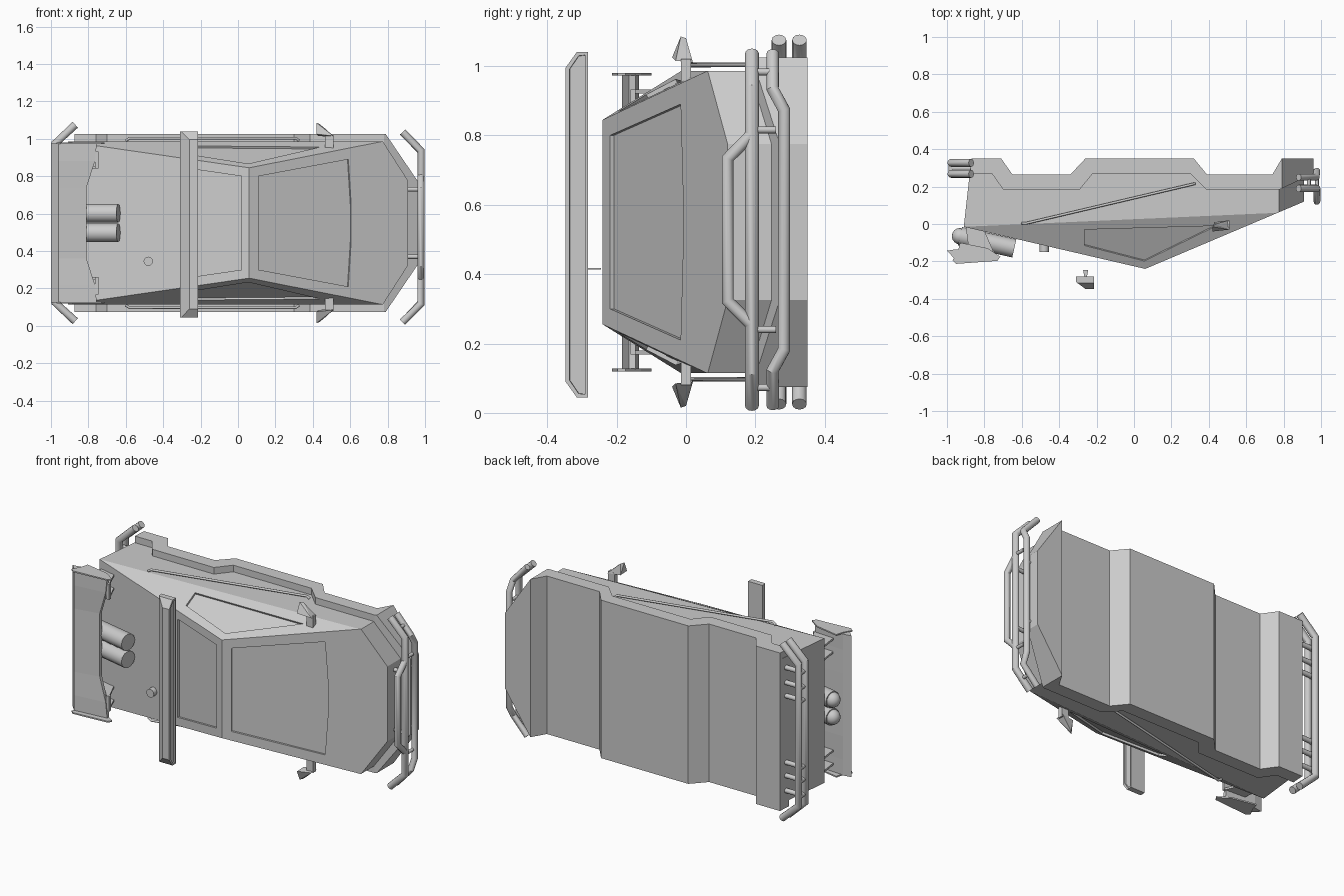
import bpy, bmesh, math
from mathutils import Vector

if "Cube" in bpy.data.objects:
    bpy.data.objects.remove(bpy.data.objects["Cube"])

CZ = 0.55  # lateral centre: the car lies on its side, roof towards -y


def P(x, y, w):
    return Vector((x, y, CZ + w))


def finish(bm, name, smooth=False):
    bmesh.ops.recalc_face_normals(bm, faces=bm.faces)
    me = bpy.data.meshes.new(name)
    bm.to_mesh(me)
    bm.free()
    ob = bpy.data.objects.new(name, me)
    bpy.context.collection.objects.link(ob)
    if smooth:
        select(ob)
        bpy.ops.object.shade_smooth_by_angle(angle=math.radians(35))
    return ob


def select(ob):
    bpy.ops.object.select_all(action='DESELECT')
    ob.select_set(True)
    bpy.context.view_layer.objects.active = ob


def prism(pts, vec):
    bm = bmesh.new()
    f = bm.faces.new([bm.verts.new(p) for p in pts])
    r = bmesh.ops.extrude_face_region(bm, geom=[f])
    vs = [g for g in r['geom'] if isinstance(g, bmesh.types.BMVert)]
    bmesh.ops.translate(bm, verts=vs, vec=vec)
    if not any(len(e.link_faces) == 1 for e in bm.edges):
        pass
    else:
        bmesh.ops.holes_fill(bm, edges=[e for e in bm.edges if len(e.link_faces) == 1])
    return bm


def side_prism(profile, w0, w1):
    return prism([P(x, y, w0) for x, y in profile], Vector((0, 0, w1 - w0)))


def cut(bm, co, no):
    bmesh.ops.bisect_plane(bm, geom=bm.verts[:] + bm.edges[:] + bm.faces[:], dist=1e-4,
                           plane_co=co, plane_no=no, clear_outer=True)
    bmesh.ops.holes_fill(bm, edges=[e for e in bm.edges if len(e.link_faces) == 1])


def hull(pts, name):
    bm = bmesh.new()
    for p in pts:
        bm.verts.new(p)
    r = bmesh.ops.convex_hull(bm, input=bm.verts)
    bmesh.ops.dissolve_limit(bm, angle_limit=0.01, verts=bm.verts, edges=bm.edges)
    return finish(bm, name)


def box(name, x0, x1, y0, y1, w0, w1):
    return hull([P(x, y, w) for x in (x0, x1) for y in (y0, y1) for w in (w0, w1)], name)


def tube(name, pts, r):
    cu = bpy.data.curves.new(name, 'CURVE')
    cu.dimensions = '3D'
    cu.bevel_depth, cu.bevel_resolution, cu.use_fill_caps = r, 4, True
    s = cu.splines.new('POLY')
    s.points.add(len(pts) - 1)
    for q, p in zip(s.points, pts):
        q.co = (*p, 1)
    ob = bpy.data.objects.new(name, cu)
    bpy.context.collection.objects.link(ob)
    select(ob)
    bpy.ops.object.convert(target='MESH')
    bpy.ops.object.shade_smooth_by_angle(angle=math.radians(35))
    return ob


def plane(a, b, c, toward):
    n = (b - a).cross(c - a).normalized()
    return a, (n if n.dot(toward) > 0 else -n)


# Body shell: side profile extruded across, then trimmed by the window and corner planes
under = [(0.74, .265), (0.39, .265), (0.32, .35), (-0.26, .35), (-0.34, .265),
         (-0.65, .265), (-0.71, .35), (-0.87, .35)]
lower = [(x, y - .004) for x, y in under]
bm = side_prism([(-.91, -.015), (.06, -.24), (.91, .12), (.91, .3), (.77, .3)] + lower, -.435, .435)
sides = {}
for s in (-1, 1):
    sides[s] = plane(P(.06, -.24, s * .295), P(-.91, -.015, s * .435), P(.77, .06, s * .435), Vector((0, 0, s)))
    cut(bm, *sides[s])
    cut(bm, P(.775, 0, s * .435), Vector((.21, 0, s * .135)).normalized())
body = finish(bm, "body")

# Recessed windows
hood = plane(P(.06, -.24, -.3), P(.06, -.24, .3), P(.91, .12, 0), Vector((0, -1, 0)))
deck = plane(P(.06, -.24, -.3), P(.06, -.24, .3), P(-.91, -.015, 0), Vector((0, -1, 0)))
side_win = [(-.265, -.03), (-.265, -.115), (.055, -.198), (.44, -.01)]
panels = [(hood, 1, [P(.11, 0, -.25), P(.11, 0, .25), P(.59, 0, .34), P(.605, 0, .1),
                     P(.605, 0, -.1), P(.59, 0, -.34)]),
          (deck, 1, [P(.02, 0, -.25), P(.02, 0, .25), P(-.29, 0, .295), P(-.29, 0, -.295)])]
panels += [(sides[s], 2, [P(x, y, 0) for x, y in side_win]) for s in (-1, 1)]
for (co, no), k, pts in panels:
    for p in pts:
        p[k] += no.dot(co - p) / no[k]
    cutter = finish(prism([p - no * .012 for p in pts], no * .05), "window_cutter")
    cutter.hide_render = True
    m = body.modifiers.new("window", 'BOOLEAN')
    m.operation, m.solver, m.object = 'DIFFERENCE', 'EXACT', cutter
    select(body)
    bpy.ops.object.modifier_apply(modifier=m.name)
    bpy.data.objects.remove(cutter)

# Flared skirt with wheel arches
upper = [(-.875, .27), (-.76, .27), (-.70, .185), (-.29, .185), (-.22, .27), (.30, .27),
         (.385, .185), (.78, .185), (.96, .27)]
bm = side_prism(upper + [(.96, .35), (.79, .35)] + under, -.475, .475)
for s in (-1, 1):
    cut(bm, P(.79, 0, s * .475), Vector((.25, 0, s * .17)).normalized())
finish(bm, "skirt")

# Roof light bar with recessed lens
bm = prism([P(-.31, -.282, -.505), P(-.31, -.282, .49), P(-.31, -.315, .49), P(-.31, -.347, .445),
            P(-.31, -.347, -.46), P(-.31, -.315, -.505)], Vector((.095, 0, 0)))
bm.normal_update()
front = [max(bm.faces, key=lambda f: f.calc_center_median().x)]
bmesh.ops.recalc_face_normals(bm, faces=bm.faces)
bmesh.ops.inset_region(bm, faces=front, thickness=.012)
bmesh.ops.inset_region(bm, faces=front, thickness=.001, depth=-.01)
cut(bm, P(-.31, -.31, 0), Vector((-.037, -.05, 0)).normalized())
finish(bm, "light_bar")
bm = side_prism([(-.272, -.245), (-.245, -.245), (-.252, -.285), (-.265, -.285)], -.137, -.133)
finish(bm, "light_bar_fin")

# Rear wing: lofted from a four-corner section
bm = bmesh.new()
rings = []
for w, xf, dy in ((-.425, -.755, 0), (-.33, -.765, 0), (-.19, -.81, .008),
                  (.19, -.81, .008), (.33, -.765, 0), (.425, -.755, 0)):
    sec = [(-1, -.143), (-.96, -.185), (xf, -.165 + dy), (xf, -.145 + dy), (-.95, -.135)]
    rings.append([bm.verts.new(P(x, y, w)) for x, y in sec])
for a, b in zip(rings, rings[1:]):
    for i in range(5):
        j = (i + 1) % 5
        bm.faces.new((a[i], a[j], b[j], b[i]))
bm.faces.new(rings[0])
bm.faces.new(rings[-1])
finish(bm, "wing_blade")

for s in (-1, 1):
    # Wing end plates and stands
    end = [(-.97, -.195), (-.95, -.213), (-.73, -.197), (-.715, -.175), (-.78, -.13), (-.93, -.1), (-.94, -.14)]
    finish(side_prism(end, s * .422, s * .43), "wing_end_plate")
    stand = [(-.9, -.01), (-.8, -.035), (-.75, -.15), (-.88, -.16)]
    for w in (.29, .37):
        finish(side_prism(stand, s * w, s * (w + .012)), "wing_stand")
    box("wing_stand_foot", -.765, -.745, -.16, -.145, s * .29, s * .382)

    # Exhausts with domed rear ends
    w = s * .052
    tube("exhaust", [P(-.93, -.065, w), P(-.64, -.13, w)], .05)
    bm = bmesh.new()
    bmesh.ops.create_uvsphere(bm, u_segments=16, v_segments=8, radius=.044)
    bmesh.ops.translate(bm, verts=bm.verts, vec=P(-.93, -.065, w))
    finish(bm, "exhaust_dome", True)

    # Mirrors
    hull([P(x, y, s * w) for x, y, w in ((.42, -.015, .535), (.435, 0, .53), (.42, -.04, .475),
          (.43, .01, .465), (.51, -.03, .465), (.51, .02, .46), (.46, -.01, .51))], "mirror")
    box("mirror_arm", .465, .51, -.015, .015, s * .4, s * .47)

    # Side trim rods
    tube("side_rod", [P(-.6, .005, s * .44), P(-.58, .003, s * .453), P(.31, .212, s * .453),
                      P(.325, .216, s * .44)], .007)

# Filler cap
tube("filler_cap", [P(-.48, -.09, -.205), P(-.48, -.15, -.205)], .025)

# Front guard: three bent tubes with ties
C = -.022
def mirrored(half):
    return [P(x, y, C + w) for x, y, w in half] + [P(x, y, C - w) for x, y, w in reversed(half)]

tube("front_guard_main", mirrored([(.88, .19, .508), (.978, .19, .41)]), .02)
tube("front_guard_top", mirrored([(.978, .19, .275), (.978, .12, .205)]), .018)
tube("front_guard_low", mirrored([(.88, .25, .508), (.975, .25, .405), (.978, .283, .345)]), .018)
for w in (.455, .288):
    for s in (-1, 1):
        x = .978 if w < .4 else .935
        tube("front_guard_tie", [P(x, .18, C + s * w), P(x, .26, C + s * w)], .01)
for s in (-1, 1):
    for y in (.19, .283):
        tube("front_guard_mount", [P(.88, y, s * .18), P(.978, y, s * .18)], .012)

# Rear guard: two bent tubes with ties and mounts
for y in (.268, .327):
    tube("rear_guard", [P(-.87, y, .525), P(-.978, y, .425), P(-.978, y, -.425), P(-.87, y, -.525)], .021)
for s in (-1, 1):
    for w in (.2, .28, .37):
        tube("rear_guard_tie", [P(-.978, .26, s * w), P(-.978, .335, s * w)], .014)
        tube("rear_guard_mount", [P(-.978, .298, s * w), P(-.86, .298, s * w)], .014)
